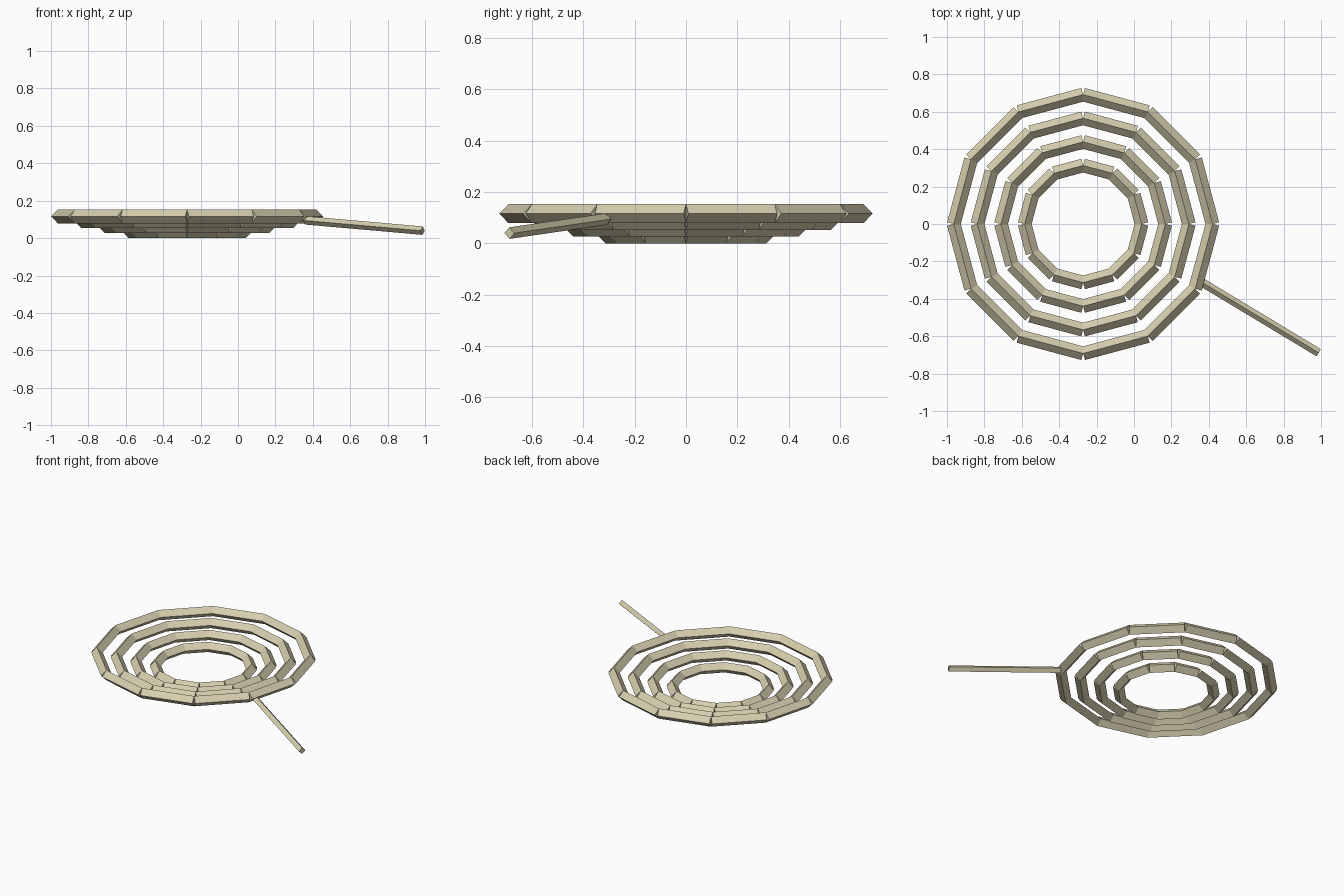
import bpy, bmesh, math
from mathutils import Vector, Matrix

cube = bpy.data.objects.get("Cube")
if cube:
    bpy.data.objects.remove(cube, do_unlink=True)

wood = bpy.data.materials.new("pale_wood")
wood.use_nodes = True
colour = (0.67, 0.62, 0.43, 1)
wood.diffuse_color = colour
wood.node_tree.nodes["Principled BSDF"].inputs["Base Color"].default_value = colour


def add_beam(bm, start, end, radius):
    """Square beam standing on its edge, with square-cut ends."""
    axis = (end - start).normalized()
    side = axis.cross(Vector((0, 0, 1))).normalized()
    up = side.cross(axis)
    turn = Matrix((side, up, axis)).transposed().to_4x4()
    bmesh.ops.create_cone(
        bm, cap_ends=True, segments=4, radius1=radius, radius2=radius,
        depth=(end - start).length,
        matrix=Matrix.Translation((start + end) / 2) @ turn)


def make_object(name, bm):
    bmesh.ops.recalc_face_normals(bm, faces=bm.faces)
    mesh = bpy.data.meshes.new(name)
    bm.to_mesh(mesh)
    bm.free()
    mesh.materials.append(wood)
    obj = bpy.data.objects.new(name, mesh)
    bpy.context.collection.objects.link(obj)


# Four stepped rings, each of twelve straight beams
SIDES = 12
CENTRE_X = -0.272
BEAM = 0.0365
names = ["inner_ring", "lower_middle_ring", "upper_middle_ring", "outer_ring"]
for level, name in enumerate(names):
    radius = 0.313 + 0.1263 * level
    height = BEAM + 0.0265 * level
    corners = []
    for i in range(SIDES):
        a = math.tau * i / SIDES
        corners.append(Vector((CENTRE_X + radius * math.cos(a),
                               radius * math.sin(a), height)))
    bm = bmesh.new()
    for i in range(SIDES):
        add_beam(bm, corners[i], corners[(i + 1) % SIDES], BEAM)
    make_object(name, bm)

# Thin handle sloping down from the outer ring
bm = bmesh.new()
add_beam(bm, Vector((0.36, -0.31, 0.095)), Vector((0.987, -0.688, 0.04)), 0.0225)
make_object("handle", bm)
